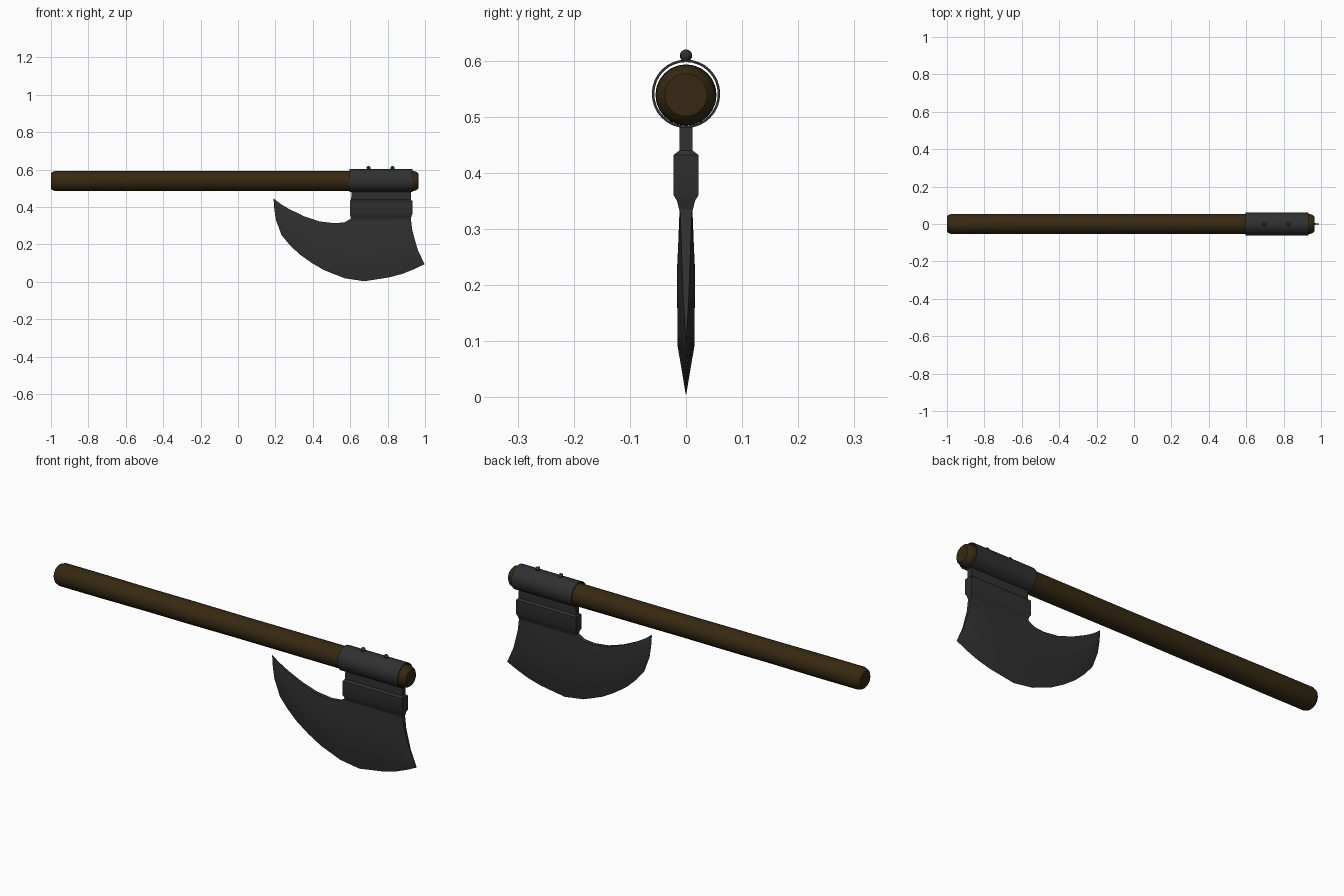
import bpy, bmesh, math

if "Cube" in bpy.data.objects:
    bpy.data.objects.remove(bpy.data.objects["Cube"])


def material(name, rgb):
    m = bpy.data.materials.new(name)
    m.diffuse_color = (*rgb, 1)
    m.use_nodes = True
    m.node_tree.nodes["Principled BSDF"].inputs["Base Color"].default_value = m.diffuse_color
    return m


WOOD = material("dark_wood", (0.037, 0.022, 0.006))
IRON = material("dark_iron", (0.030, 0.030, 0.031))


def finish(bm, name, mat, angle=35):
    bmesh.ops.remove_doubles(bm, verts=bm.verts, dist=1e-5)
    bmesh.ops.recalc_face_normals(bm, faces=bm.faces)
    me = bpy.data.meshes.new(name)
    bm.to_mesh(me)
    bm.free()
    ob = bpy.data.objects.new(name, me)
    bpy.context.collection.objects.link(ob)
    me.materials.append(mat)
    bpy.ops.object.select_all(action='DESELECT')
    ob.select_set(True)
    bpy.context.view_layer.objects.active = ob
    bpy.ops.object.shade_smooth_by_angle(angle=math.radians(angle))
    return ob


def skin(bm, rings, caps=True, loop=False):
    """Bridge a list of equally long point rings."""
    rs = [[bm.verts.new(p) for p in r] for r in rings]
    n = len(rs[0])
    pairs = list(zip(rs, rs[1:])) + ([(rs[-1], rs[0])] if loop else [])
    for a, b in pairs:
        for i in range(n):
            j = (i + 1) % n
            bm.faces.new((a[i], a[j], b[j], b[i]))
    if caps:
        bm.faces.new(rs[0])
        bm.faces.new(rs[-1])


def circle_x(x, r, zc, n=24):
    return [(x, r * math.cos(2 * math.pi * i / n), zc + r * math.sin(2 * math.pi * i / n))
            for i in range(n)]


# wooden handle with rounded ends
bm = bmesh.new()
stations = [(-1, .040), (-.993, .048), (-.975, .0545), (-.75, .0545), (-.5, .053), (-.25, .0535),
            (0, .0525), (.3, .053), (.6, .0535), (.94, .0535), (.957, .048), (.966, .038)]
skin(bm, [circle_x(x, r, .539) for x, r in stations])
finish(bm, "handle", WOOD)

# open iron collar around the handle
bm = bmesh.new()
skin(bm, [circle_x(x, r, .541, 32) for x, r in
          [(.597, .061), (.932, .061), (.932, .0565), (.597, .0565)]], caps=False, loop=True)
finish(bm, "collar", IRON)

# neck and thick block between collar and blade: (z, x0, x1, half thickness)
bm = bmesh.new()
sections = [(.484, .607, .925, .012), (.440, .605, .925, .012), (.432, .598, .932, .022),
            (.360, .598, .932, .022), (.350, .603, .927, .016), (.330, .607, .923, .011)]
skin(bm, [[(a, -h, z), (b, -h, z), (b, h, z), (a, h, z)] for z, a, b, h in sections])
finish(bm, "neck_block", IRON)

# blade: columns from the back outline down to the cutting edge
back = [(.19, .446), (.23, .415), (.275, .388), (.355, .35), (.436, .323), (.516, .313),
        (.57, .318), (.607, .34), (.71, .342), (.82, .345), (.922, .35), (.933, .27),
        (.96, .174), (.997, .094)]
edge = [(.19, .446), (.194, .39), (.203, .33), (.233, .249), (.278, .195), (.329, .147),
        (.395, .1), (.463, .061), (.57, .019), (.676, .003), (.81, .024), (.88, .043),
        (.94, .067), (.997, .094)]
thick = [0, .006, .009, .012, .014, .015, .016, .016, .016, .016, .016, .012, .007, 0]
rows = [(0, .68), (.4, 1), (.74, .94), (1, 0)]
bm = bmesh.new()
sides = []
for s in (-1, 1):
    grid = [[bm.verts.new((b[0] + (e[0] - b[0]) * v, s * t * k, b[1] + (e[1] - b[1]) * v))
             for v, k in rows] for b, e, t in zip(back, edge, thick)]
    for c, d in zip(grid, grid[1:]):
        for i in range(len(rows) - 1):
            bm.faces.new((c[i], d[i], d[i + 1], c[i + 1]))
    sides.append(grid)
for i in range(len(back) - 1):
    l, r = sides
    bm.faces.new((l[i][0], l[i + 1][0], r[i + 1][0], r[i][0]))
bmesh.ops.remove_doubles(bm, verts=bm.verts, dist=1e-5)
bmesh.ops.dissolve_degenerate(bm, edges=bm.edges, dist=1e-6)
finish(bm, "blade", IRON)

# two rivets on top of the collar
for i, x in enumerate((.698, .826)):
    bm = bmesh.new()
    bmesh.ops.create_uvsphere(bm, u_segments=10, v_segments=8, radius=.011)
    for v in bm.verts:
        v.co.x += x
        v.co.z += .609
    finish(bm, f"rivet_{i + 1}", IRON)
